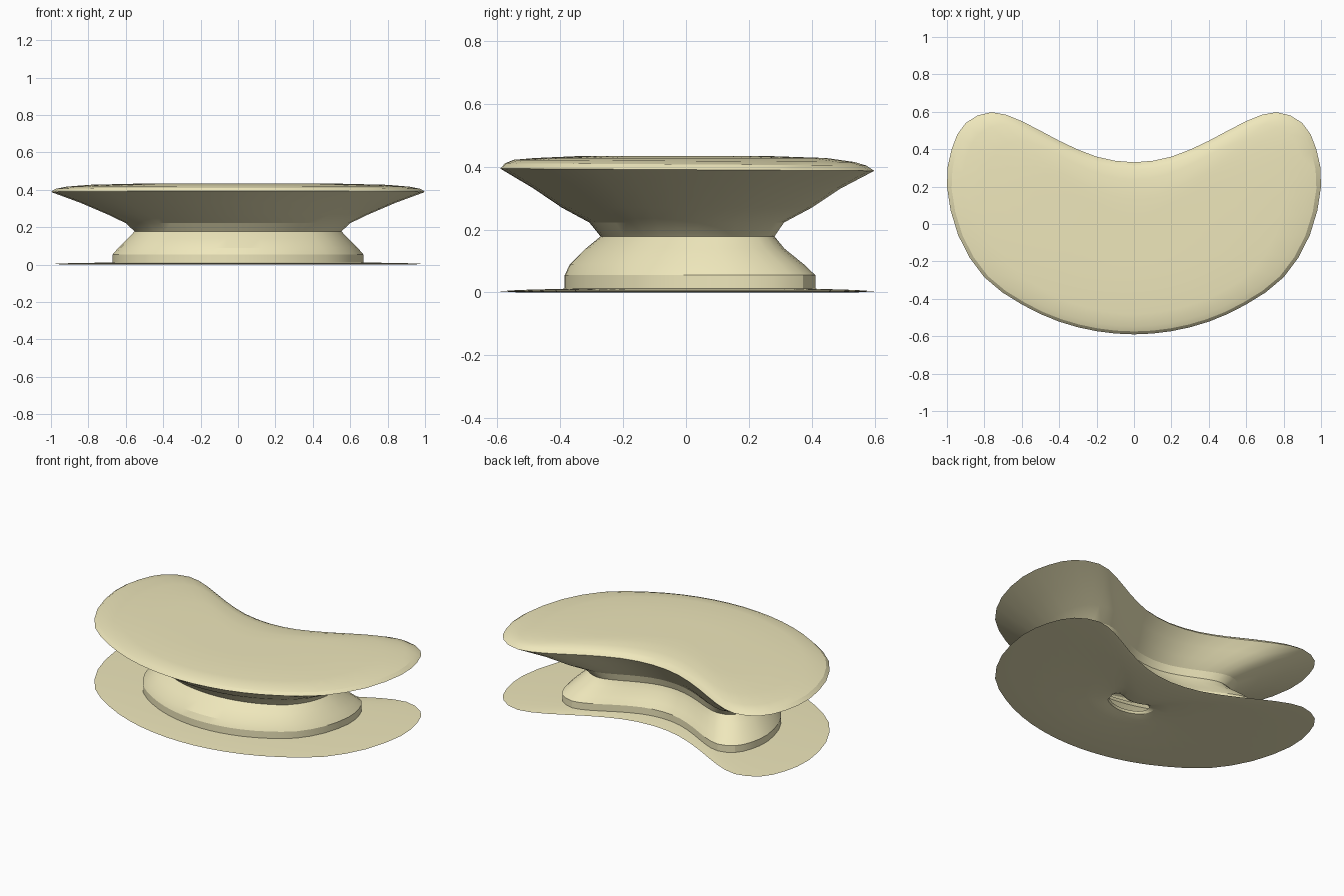
import bpy, bmesh
from mathutils import Vector

if "Cube" in bpy.data.objects:
    bpy.data.objects.remove(bpy.data.objects["Cube"])

# Right half of the kidney outline, front middle to back notch
half = [(0, -.59), (.2, -.573), (.4, -.522), (.6, -.43), (.8, -.285), (.94, -.06),
        (1, .2), (.975, .4), (.9, .54), (.76, .598), (.6, .55), (.4, .445), (.2, .36), (0, .33)]
ctrl = [Vector(p) for p in half + [(-x, y) for x, y in half[-2:0:-1]]]

# Smooth the closed outline with one in-between point per span
outline = []
n = len(ctrl)
for i in range(n):
    a, b, c, d = (ctrl[(i + k) % n] for k in (-1, 0, 1, 2))
    outline += [b, (9 * (b + c) - a - d) / 16]

# Profile rings: x scale, y scale, y shift, height
rings = [
    (.13, .10, -.06, .035), (.15, .13, -.05, .022), (.22, .22, -.03, .012), (.35, .35, 0, .004),
    (.90, .90, 0, 0), (1, 1, 0, .004), (.90, .90, 0, .008),       # thin floor plate
    (.67, .67, .01, .012), (.67, .67, .01, .055), (.64, .625, 0, .09),
    (.59, .53, -.005, .14), (.553, .465, .003, .178),             # bulged foot to waist
    (.60, .52, 0, .222), (.70, .67, 0, .27), (.84, .82, 0, .33),
    (1, 1, 0, .39),                                               # flared rim
    (.975, .965, -.005, .407), (.92, .91, -.01, .418),
    (.80, .78, -.02, .427), (.55, .52, -.04, .433), (.28, .25, -.05, .434),
]

# Loft the rings and close the top
bm = bmesh.new()
loops = []
for sx, sy, dy, z in rings:
    tilt = -.006 if z > .38 and sx > .9 else 0
    loops.append([bm.verts.new((p.x * sx, p.y * sy + dy, z + tilt * p.y)) for p in outline])
m = len(outline)
for lo, hi in zip(loops, loops[1:]):
    for i in range(m):
        j = (i + 1) % m
        bm.faces.new((lo[i], lo[j], hi[j], hi[i]))
centre = bm.verts.new((0, -.06, .433))
for i in range(m):
    bm.faces.new((loops[-1][i], loops[-1][(i + 1) % m], centre))

mesh = bpy.data.meshes.new("kidney_table")
bm.to_mesh(mesh)
bm.free()
table = bpy.data.objects.new("kidney_table", mesh)
bpy.context.collection.objects.link(table)

# Pale yellow finish
mat = bpy.data.materials.new("pale_yellow")
mat.diffuse_color = (.86, .80, .50, 1)
mat.use_nodes = True
mat.node_tree.nodes["Principled BSDF"].inputs["Base Color"].default_value = mat.diffuse_color
mesh.materials.append(mat)

# Soft shading with crisp rim
bpy.context.view_layer.objects.active = table
table.select_set(True)
bpy.ops.object.shade_smooth_by_angle(angle=.35)
